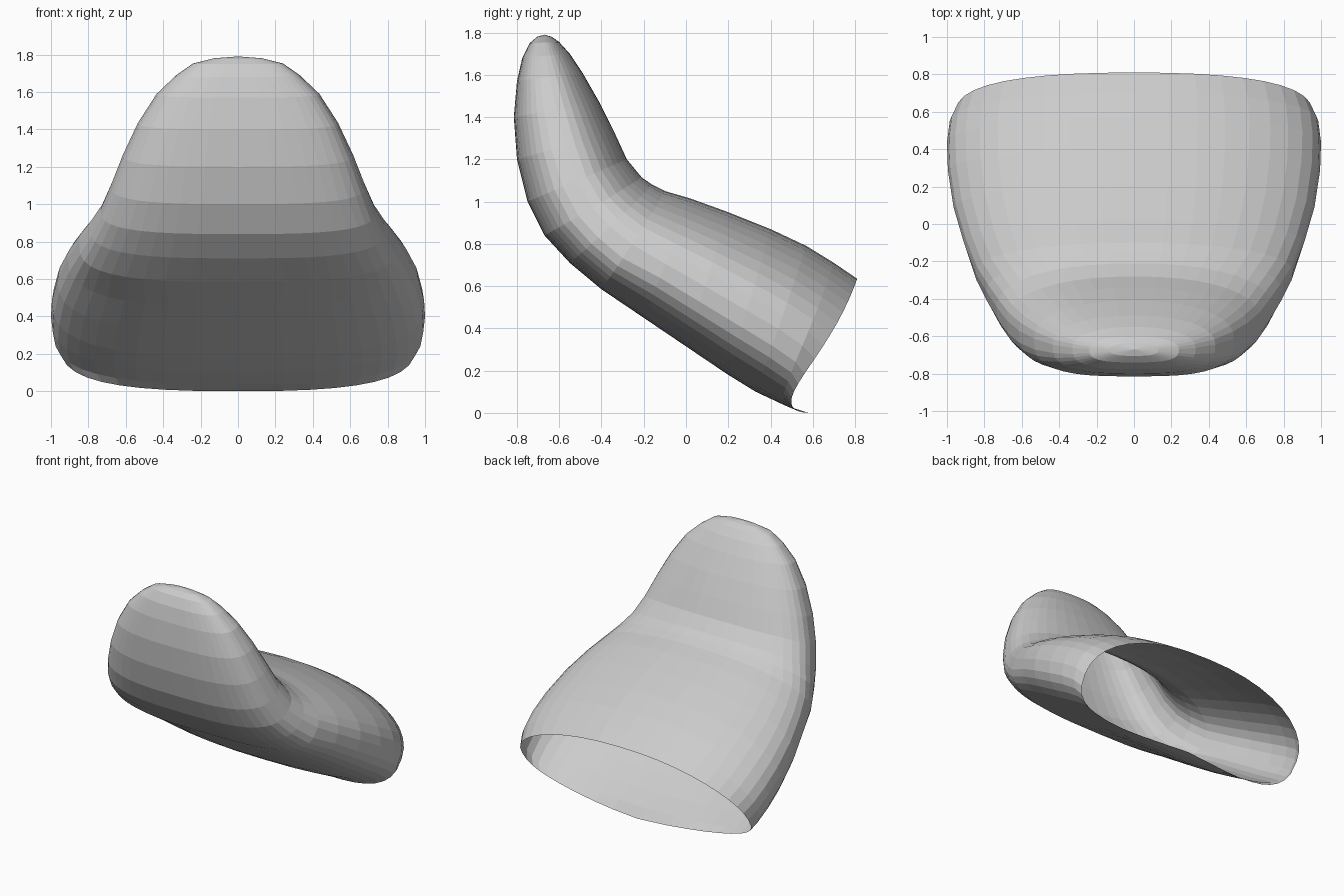
import bpy, bmesh, math

if "Cube" in bpy.data.objects:
    bpy.data.objects.remove(bpy.data.objects["Cube"])

SIDES = 40

# Cross-sections from the open rim to the tip:
# upper y, upper z, lower y, lower z, half width
SECTIONS = [
    (0.81, 0.635, 0.58, 0.00, 0.95),
    (0.70, 0.71, 0.47, 0.035, 0.985),
    (0.57, 0.79, 0.33, 0.10, 1.00),
    (0.40, 0.87, 0.20, 0.18, 0.995),
    (0.20, 0.95, 0.00, 0.315, 0.965),
    (0.02, 1.015, -0.20, 0.45, 0.91),
    (-0.10, 1.05, -0.40, 0.585, 0.85),
    (-0.16, 1.08, -0.55, 0.71, 0.79),
    (-0.21, 1.115, -0.67, 0.84, 0.735),
    (-0.28, 1.20, -0.75, 1.00, 0.68),
    (-0.34, 1.33, -0.80, 1.20, 0.615),
    (-0.41, 1.47, -0.815, 1.40, 0.535),
    (-0.49, 1.61, -0.80, 1.57, 0.435),
    (-0.55, 1.70, -0.775, 1.68, 0.33),
    (-0.60, 1.755, -0.74, 1.75, 0.24),
    (-0.635, 1.78, -0.705, 1.78, 0.13),
]
TIP = (0, -0.67, 1.79)
# How far the side of the rim is scooped forward
SCOOP = {0: 0.19, 1: 0.05}


def rounded(v, power):
    return math.copysign(abs(v) ** (2 / power), v)


def ring(bm, index, section):
    uy, uz, ly, lz, width = section
    lower_power = 2.6 if index < 6 else 3.0
    verts = []
    for i in range(SIDES):
        a = 2 * math.pi * i / SIDES
        # The upper side is rounder than the lower side
        power = 2.2 if math.sin(a) > 0 else lower_power
        x, s = rounded(math.cos(a), power), rounded(math.sin(a), power)
        y = (uy + ly) / 2 + s * (uy - ly) / 2
        z = (uz + lz) / 2 + s * (uz - lz) / 2
        y -= SCOOP.get(index, 0) * math.sqrt(max(0, 1 - s * s)) * ((1 - s) / 2) ** 1.5
        # The widest line sits a little below the middle
        drop = 0.06 * (1 - s * s) * max(0, 1 - index / 9)
        verts.append(bm.verts.new((width * x, y - 0.3 * drop, z - drop)))
    return verts


# Bent open shell
bm = bmesh.new()
rings = [ring(bm, i, s) for i, s in enumerate(SECTIONS)]
for a, b in zip(rings, rings[1:]):
    for i in range(SIDES):
        j = (i + 1) % SIDES
        bm.faces.new((a[i], b[i], b[j], a[j]))

# Closed tip
tip = bm.verts.new(TIP)
for i in range(SIDES):
    bm.faces.new((rings[-1][i], tip, rings[-1][(i + 1) % SIDES]))

bmesh.ops.recalc_face_normals(bm, faces=bm.faces)
mesh = bpy.data.meshes.new("bent_shell")
bm.to_mesh(mesh)
bm.free()
shell = bpy.data.objects.new("bent_shell", mesh)
bpy.context.collection.objects.link(shell)
